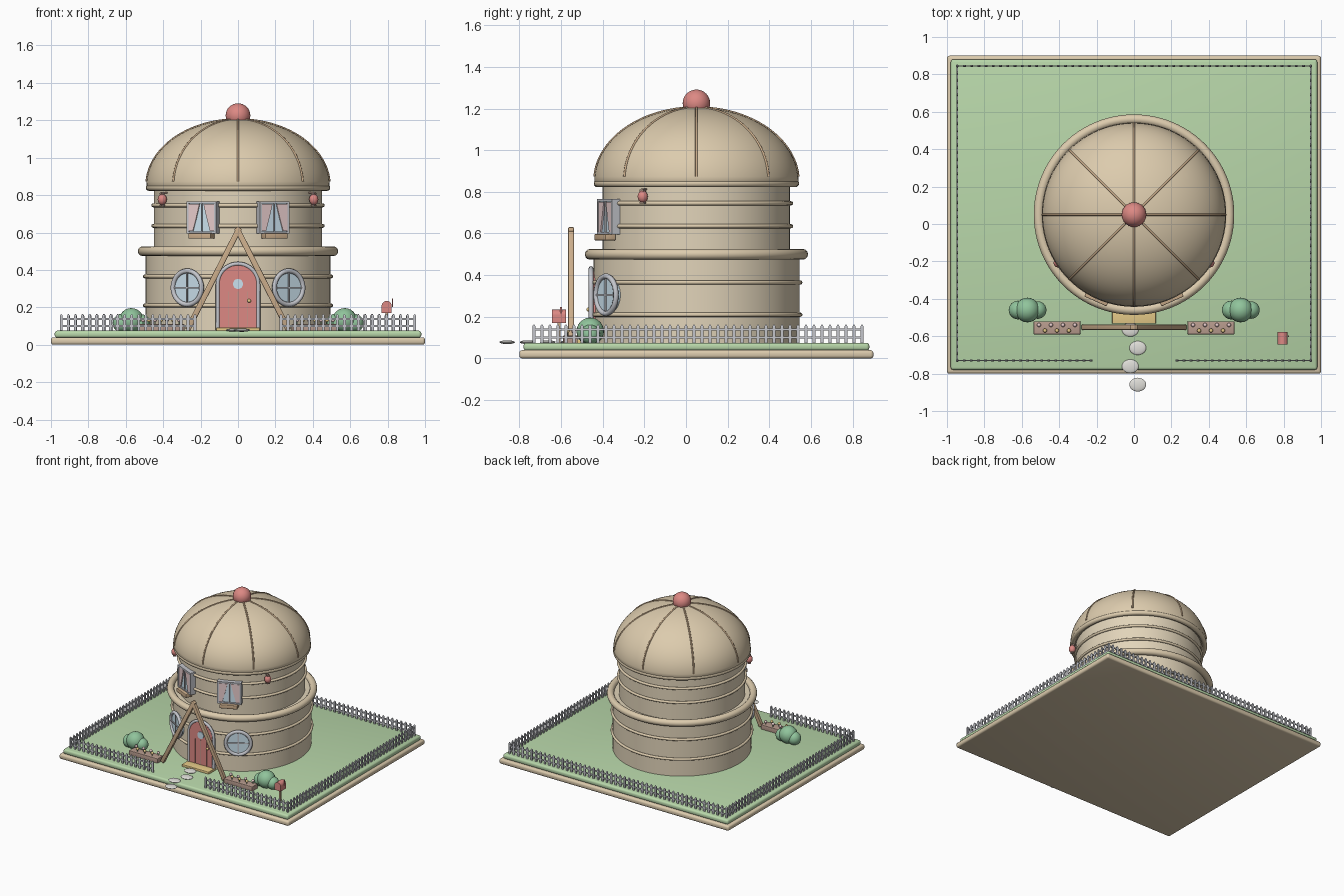
import bpy, bmesh, math
from mathutils import Vector, Matrix

if "Cube" in bpy.data.objects:
    bpy.data.objects.remove(bpy.data.objects["Cube"])

def mat(name, r, g, b):
    m = bpy.data.materials.new(name)
    m.diffuse_color = (r, g, b, 1)
    m.use_nodes = True
    m.node_tree.nodes["Principled BSDF"].inputs["Base Color"].default_value = m.diffuse_color
    return m

TAN = mat("tan", .72, .60, .42)
WALL = mat("wall", .76, .66, .49)
WOOD = mat("wood", .60, .42, .26)
GRASS = mat("grass", .48, .68, .40)
LEAF = mat("leaf", .28, .55, .33)
RED = mat("red", .72, .25, .23)
GLASS = mat("glass", .60, .76, .86)
PINK = mat("pink", .80, .60, .60)
GOLD = mat("gold", .80, .60, .25)
SOIL = mat("planter", .48, .33, .27)
GREY = mat("grey", .55, .56, .60)
STONE = mat("stone", .75, .74, .70)
CY = 0.05  # tower axis

def finish(o, name, m, smooth=True):
    o.name = name
    o.data.materials.append(m)
    if smooth:
        bpy.ops.object.select_all(action='DESELECT')
        o.select_set(True)
        bpy.context.view_layer.objects.active = o
        bpy.ops.object.shade_smooth_by_angle(angle=math.radians(40))
    return o

def from_bm(bm, name, m):
    bmesh.ops.recalc_face_normals(bm, faces=bm.faces)
    me = bpy.data.meshes.new(name)
    bm.to_mesh(me)
    bm.free()
    o = bpy.data.objects.new(name, me)
    bpy.context.collection.objects.link(o)
    return finish(o, name, m)

def add_box(bm, c, s):
    bmesh.ops.create_cube(bm, size=1, matrix=Matrix.Translation(c) @ Matrix.Diagonal((*s, 1)))

def box(name, c, s, m, bevel=0.0):
    bm = bmesh.new()
    add_box(bm, c, s)
    if bevel:
        bmesh.ops.bevel(bm, geom=bm.edges[:], offset=bevel, segments=3, profile=.5, affect='EDGES')
    return from_bm(bm, name, m)

def ball(name, c, s, m, seg=24):
    bm = bmesh.new()
    bmesh.ops.create_uvsphere(bm, u_segments=seg, v_segments=seg // 2, radius=1,
                              matrix=Matrix.Translation(c) @ Matrix.Diagonal((*s, 1)))
    return from_bm(bm, name, m)

def torus(name, c, R, r, m, seg=96):
    bpy.ops.mesh.primitive_torus_add(location=c, major_radius=R, minor_radius=r,
                                     major_segments=seg, minor_segments=12)
    return finish(bpy.context.object, name, m)

def lathe(name, prof, m, seg=96):
    bm = bmesh.new()
    vs = [bm.verts.new((r, 0, z)) for r, z in prof]
    es = [bm.edges.new(p) for p in zip(vs, vs[1:])]
    bmesh.ops.spin(bm, geom=vs + es, cent=(0, 0, 0), axis=(0, 0, 1), angle=math.tau, steps=seg)
    bmesh.ops.remove_doubles(bm, verts=bm.verts[:], dist=1e-5)
    o = from_bm(bm, name, m)
    o.location.y = CY
    return o

def tube(name, pts, r, m, cyclic=False):
    cu = bpy.data.curves.new(name, 'CURVE')
    cu.dimensions = '3D'
    cu.bevel_depth, cu.bevel_resolution, cu.use_fill_caps = r, 2, True
    s = cu.splines.new('POLY')
    s.points.add(len(pts) - 1)
    for p, q in zip(s.points, pts):
        p.co = (*q, 1)
    s.use_cyclic_u = cyclic
    o = bpy.data.objects.new(name, cu)
    bpy.context.collection.objects.link(o)
    o.data.materials.append(m)
    return o

def plate(name, pts, y0, y1, m):
    # flat outline in x/z, given depth along y
    bm = bmesh.new()
    f = bm.faces.new([bm.verts.new((x, y0, z)) for x, z in pts])
    g = bmesh.ops.extrude_face_region(bm, geom=[f])
    bmesh.ops.translate(bm, vec=(0, y1 - y0, 0), verts=[v for v in g['geom'] if isinstance(v, bmesh.types.BMVert)])
    return from_bm(bm, name, m)

def on_wall(objs, ang, r, z):
    # local -y faces outward from the tower axis
    for o in objs:
        o.matrix_world = Matrix.Translation((r * math.sin(ang), CY - r * math.cos(ang), z)) @ Matrix.Rotation(ang, 4, 'Z')

def circle(r, n=40):
    return [(r * math.cos(math.tau * i / n), r * math.sin(math.tau * i / n)) for i in range(n)]

# ground
box("ground_slab", (0, CY, .02), (2, 1.70, .04), TAN, .014)
box("lawn", (0, CY, .056), (1.96, 1.66, .038), GRASS, .014)

# tower walls, bands and dome
lathe("lower_wall", [(0, .07), (.495, .07), (.495, .5), (0, .5)], WALL)
lathe("upper_wall", [(0, .49), (.45, .49), (.45, .85), (0, .85)], WALL)
for z in (.21, .365):
    torus("lower_band", (0, CY, z), .499, .01, TAN)
for z in (.635, .745):
    torus("upper_band", (0, CY, z), .454, .01, TAN)
torus("middle_ledge", (0, CY, .5), .51, .026, TAN)
torus("eave_ring", (0, CY, .84), .475, .018, TAN)
DR, DZ, DH = .49, .85, .355
dome = [(DR * math.cos(a), DZ + DH * math.sin(a)) for a in [math.pi / 2 * i / 24 for i in range(24)]]
lathe("dome", [(0, .835), (.48, .835)] + dome + [(0, DZ + DH)], TAN)
for k in range(8):
    t = math.tau * k / 8
    rib = [(r * math.cos(t), CY + r * math.sin(t), z) for r, z in dome[1:]]
    tube("dome_rib", rib, .006, WOOD)
ball("dome_finial", (0, CY, 1.225), (.066,) * 3, RED, 32)

# door
def arch(w, z0, zs):
    return [(w, z0)] + [(w * math.cos(math.pi * i / 20), zs + w * math.sin(math.pi * i / 20)) for i in range(21)] + [(-w, z0)]
plate("door", arch(.102, .08, .325), -.462, -.38, RED)
tube("door_frame", [(x, -.456, z) for x, z in arch(.108, .08, .325)], .011, GREY)
plate("door_window", [(x, z + .325) for x, z in circle(.027, 24)], -.468, -.46, GLASS)
for x in (-.05, 0, .05):
    box("door_groove", (x, -.462, .185), (.003, .004, .2), SOIL)
ball("door_knob", (.06, -.468, .235), (.01,) * 3, GOLD, 12)
box("doorstep", (0, -.485, .081), (.235, .095, .022), GOLD, .004)

for s in (-1, 1):
    # leaning porch beams
    a, b = Vector((s * -.008, -.552, .625)), Vector((s * .27, -.552, .08))
    beam = box("porch_beam", (0, 0, 0), (.028, .03, (a - b).length), WOOD, .005)
    beam.matrix_world = Matrix.Translation((a + b) / 2) @ (a - b).to_track_quat('Z', 'Y').to_matrix().to_4x4()

    # round lower windows
    on_wall([plate("round_glass", circle(.09), -.012, .05, GLASS),
             tube("round_frame", [(x, -.012, z) for x, z in circle(.09)], .013, GREY, True),
             box("round_bar_v", (0, -.014, 0), (.008, .01, .18), GREY),
             box("round_bar_h", (0, -.014, 0), (.18, .01, .008), GREY)], s * math.radians(32), .5, .305)

    # square upper windows with curtains and flower box
    parts = [box("upper_glass", (0, .01, 0), (.16, .05, .16), GLASS),
             box("window_bar", (0, -.018, 0), (.007, .01, .16), GREY)]
    for q in (-1, 1):
        parts += [box("window_side", (q * .081, 0, 0), (.013, .05, .172), GREY),
                  box("window_rail", (0, 0, q * .08), (.172, .05, .012), GREY),
                  plate("curtain", [(q * .074, .072), (q * .012, .072), (q * .03, 0), (q * .05, -.072), (q * .074, -.072)],
                        -.024, -.016, PINK)]
    parts.append(box("window_flower_box", (0, -.022, -.098), (.13, .055, .03), WOOD, .004))
    on_wall(parts, s * math.radians(24), .458, .68)

    # hanging lanterns
    on_wall([ball("lantern", (0, 0, 0), (.025, .025, .03), RED, 16),
             box("lantern_cap", (0, 0, .03), (.022, .022, .01), SOIL),
             box("lantern_base", (0, 0, -.03), (.022, .022, .008), SOIL),
             box("lantern_bracket", (0, .015, .035), (.008, .05, .008), SOIL)], s * math.radians(57.5), .48, .777)

    # bushes
    for dx, dy, z, r in ((-.05, 0, .115, .05), (0, 0, .13, .066), (.055, 0, .115, .047)):
        ball("bush", (s * .57 + dx, -.46 + dy, z), (r, r, r), LEAF)

    # garden planter with flowers
    box("garden_planter", (s * .412, -.555, .09), (.25, .07, .04), SOIL, .004)
    for i in range(7):
        p = (s * .412 - .096 + i * .032, -.555 + (.015 if i % 2 == 0 else -.015))
        tube("flower_stem", [(*p, .105), (*p, .13)], .003, LEAF)
        ball("flower", (*p, .132), (.011, .011, .011), (PINK, GOLD)[i % 2], 12)

# picket fence with front opening
def fence(a, b):
    a, b = Vector(a), Vector(b)
    n = round((b - a).length / .0385)
    along_x = abs(b.x - a.x) > abs(b.y - a.y)
    bm = bmesh.new()
    for i in range(n + 1):
        p = a.lerp(b, i / n)
        s = (.015, .009) if along_x else (.009, .015)
        add_box(bm, (p.x, p.y, .112), (*s, .085))
        cap = Matrix.Translation((p.x, p.y, .1595)) @ Matrix.Diagonal((s[0] / .015, s[1] / .015, 1, 1)) @ Matrix.Rotation(math.pi / 4, 4, 'Z')
        bmesh.ops.create_cone(bm, cap_ends=True, segments=4, radius1=.0106, radius2=.001, depth=.01, matrix=cap)
    c, d = (a + b) / 2, b - a
    for z in (.1, .138):
        add_box(bm, (c.x, c.y, z), (abs(d.x) + .007, abs(d.y) + .007, .01))
    from_bm(bm, "picket_fence", GREY)

for s in (-1, 1):
    fence((s * .945, -.73), (s * .23, -.73))
    fence((s * .945, -.73), (s * .945, .845))
fence((-.945, .845), (.945, .845))

# stepping stones
for i in range(4):
    ball("stepping_stone", ((-.02, .02)[i % 2], -.565 - i * .098, .078), (.045, .037, .009), STONE)

# mailbox
box("mailbox_post", (.795, -.61, .12), (.014, .014, .11), WOOD)
plate("mailbox", [(x + .795, z + .035) for x, z in arch(.027, .135, .172)], -.643, -.577, RED)
box("mailbox_flag", (.825, -.6, .225), (.005, .008, .045), RED)
